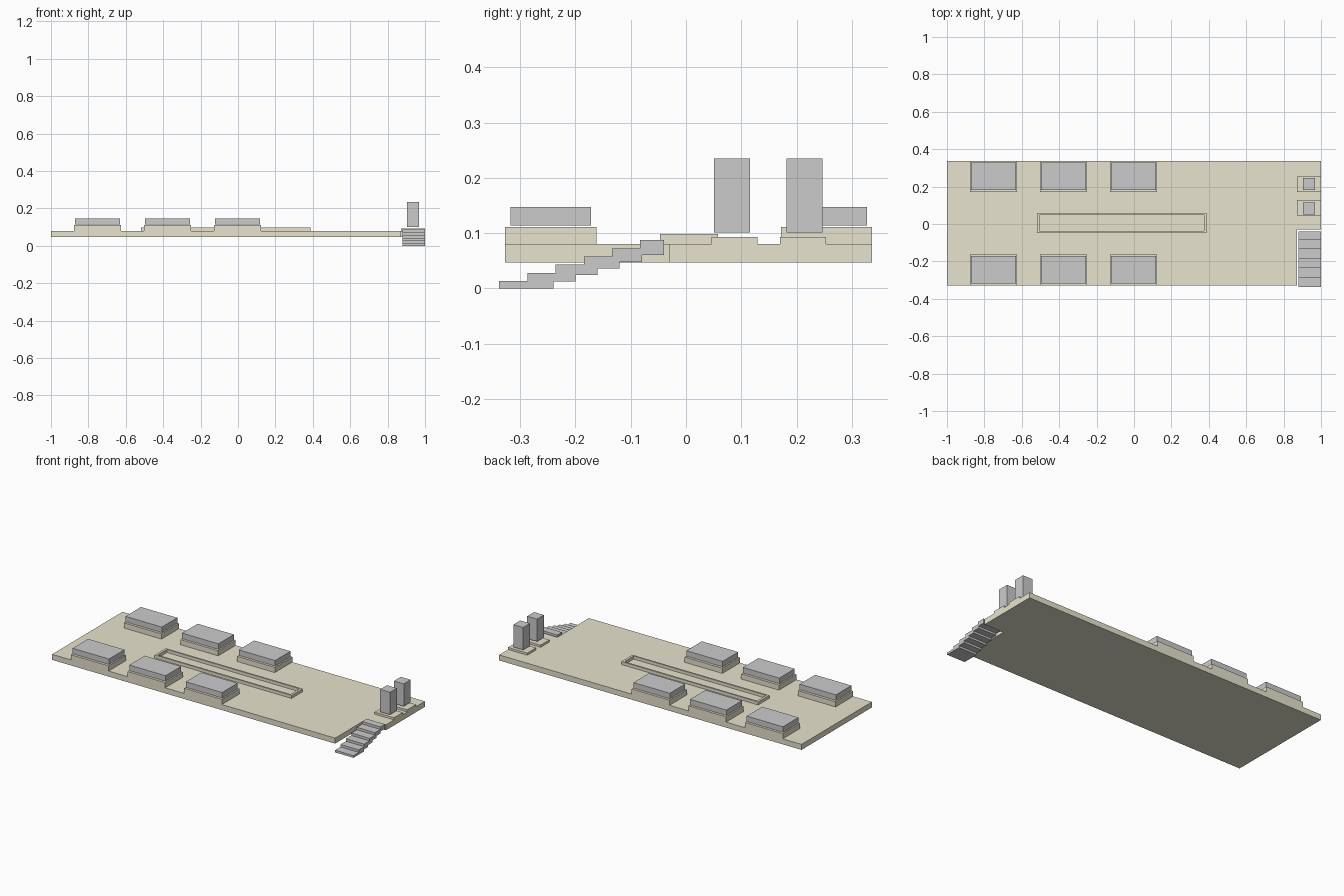
import bpy
import bmesh

if "Cube" in bpy.data.objects:
    bpy.data.objects.remove(bpy.data.objects["Cube"])

stone = bpy.data.materials.new("pale_stone")
stone.diffuse_color = (0.80, 0.77, 0.62, 1)
stone.use_nodes = True
stone.node_tree.nodes["Principled BSDF"].inputs["Base Color"].default_value = stone.diffuse_color


def finish(name, bm, mat=None):
    bmesh.ops.recalc_face_normals(bm, faces=bm.faces)
    me = bpy.data.meshes.new(name)
    bm.to_mesh(me)
    bm.free()
    ob = bpy.data.objects.new(name, me)
    bpy.context.collection.objects.link(ob)
    if mat:
        me.materials.append(mat)
    return ob


def extrude_profile(name, pts, vec, mat=None):
    bm = bmesh.new()
    face = bm.faces.new([bm.verts.new(p) for p in pts])
    ext = bmesh.ops.extrude_face_region(bm, geom=[face], use_keep_orig=True)
    verts = [g for g in ext["geom"] if isinstance(g, bmesh.types.BMVert)]
    bmesh.ops.translate(bm, vec=vec, verts=verts)
    return finish(name, bm, mat)


def box(name, x0, x1, y0, y1, z0, z1, mat=None):
    pts = [(x0, y0, z0), (x1, y0, z0), (x1, y1, z0), (x0, y1, z0)]
    return extrude_profile(name, pts, (0, 0, z1 - z0), mat)


BASE, TOP = 0.047, 0.080
FRONT, BACK = -0.328, 0.337

# Terrace slab with a corner cut out for the stairs
outline = [(-1, FRONT), (0.872, FRONT), (0.872, -0.03), (1, -0.03), (1, BACK), (-1, BACK)]
extrude_profile("terrace_slab", [(x, y, BASE) for x, y in outline], (0, 0, TOP - BASE), stone)

# Two rows of three plinths, each with a block hovering just above
for row, y0, y1 in (("front", FRONT, -0.162), ("back", 0.172, BACK)):
    for i in range(3):
        cx = -0.751 + 0.3745 * i
        box(f"{row}_plinth_{i + 1}", cx - 0.125, cx + 0.125, y0, y1, TOP, 0.111, stone)
        yc = (y0 + y1) / 2
        box(f"{row}_block_{i + 1}", cx - 0.12, cx + 0.12, yc - 0.073, yc + 0.073, 0.114, 0.147)

# Raised kerb around the central basin
bm = bmesh.new()
rings = []
for x0, x1, y0, y1 in ((-0.518, 0.387, -0.047, 0.058), (-0.504, 0.373, -0.037, 0.048)):
    corners = ((x0, y0), (x1, y0), (x1, y1), (x0, y1))
    rings.append([[bm.verts.new((x, y, z)) for x, y in corners] for z in (TOP, 0.098)])
(ob_, ot), (ib, it) = rings
for a, b in ((ob_, ot), (ot, it), (it, ib), (ib, ob_)):
    for k in range(4):
        n = (k + 1) % 4
        bm.faces.new((a[k], a[n], b[n], b[k]))
finish("basin_kerb", bm, stone)

# Pillars on low pads at the right edge
for i, (pad, pil) in enumerate((((0.046, 0.129), (0.051, 0.116)), ((0.170, 0.253), (0.182, 0.247)))):
    box(f"pillar_pad_{i + 1}", 0.872, 1, *pad, TOP, 0.093, stone)
    box(f"pillar_{i + 1}", 0.904, 0.969, *pil, 0.101, 0.235)

# Stepped staircase: upper treads front to back, then the underside back down
STEPS = 6
upper, lower = [], []
for i in range(STEPS):
    z_top = 0.0133 + 0.0148 * i
    y0 = -0.338 + 0.051 * i
    y1 = y0 + 0.051 if i < STEPS - 1 else -0.04
    upper += [(y0, z_top), (y1, z_top)]
    lower += [(-0.24 + 0.04 * (i - 1) if i else -0.338, 0.012 * i), (-0.24 + 0.04 * i, 0.012 * i)]
extrude_profile("stairs", [(0.879, y, z) for y, z in upper + lower[::-1]], (0.121, 0, 0))
